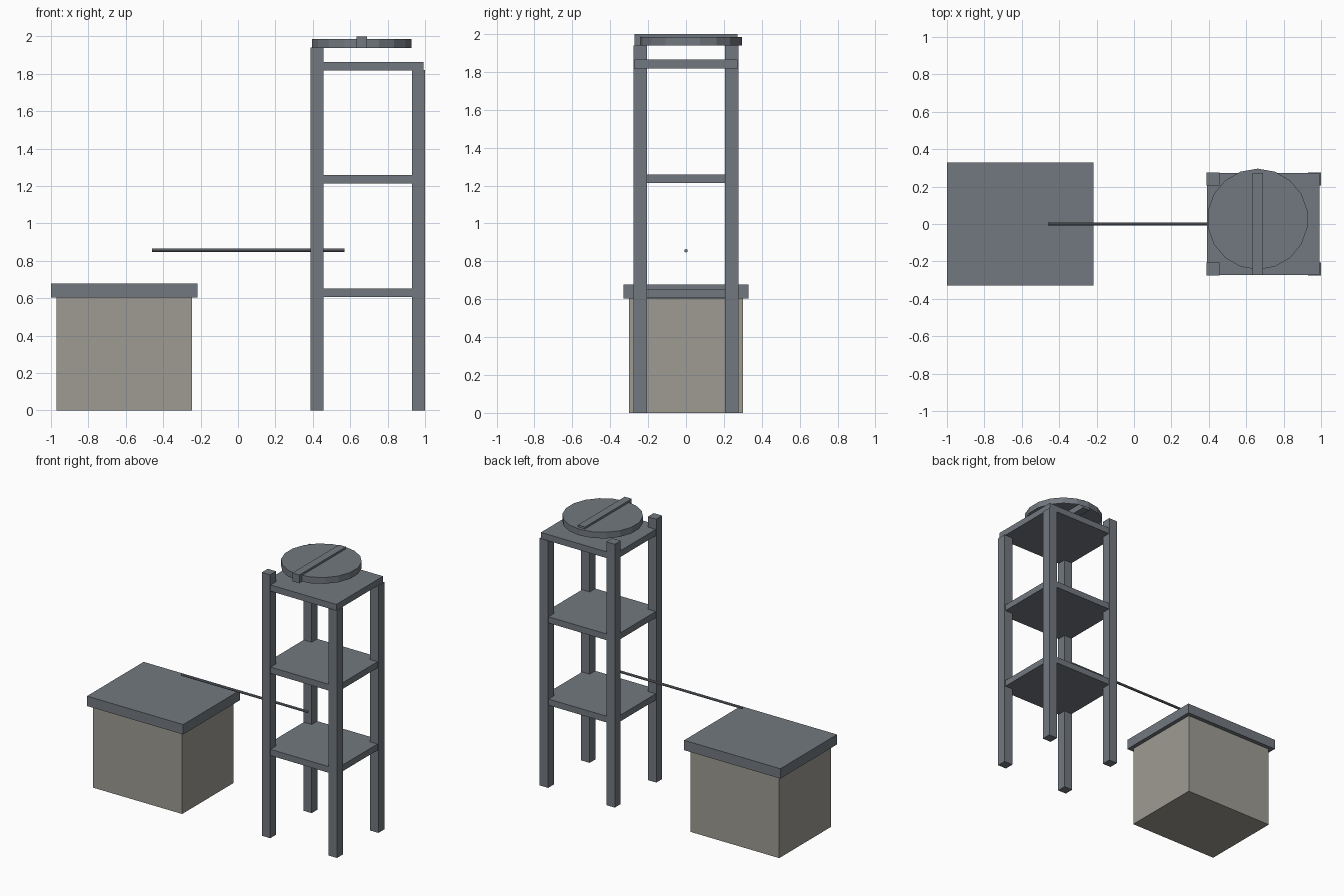
import bpy, bmesh, math
from mathutils import Matrix

if "Cube" in bpy.data.objects:
    bpy.data.objects.remove(bpy.data.objects["Cube"])


def material(name, rgb):
    m = bpy.data.materials.new(name)
    m.diffuse_color = (*rgb, 1.0)
    m.use_nodes = True
    m.node_tree.nodes["Principled BSDF"].inputs["Base Color"].default_value = m.diffuse_color
    return m


GREY = material("slate grey", (0.17, 0.19, 0.215))
BEIGE = material("warm stone", (0.34, 0.33, 0.29))


def finish(name, bm, mat):
    bmesh.ops.recalc_face_normals(bm, faces=bm.faces)
    me = bpy.data.meshes.new(name)
    bm.to_mesh(me)
    bm.free()
    me.materials.append(mat)
    ob = bpy.data.objects.new(name, me)
    bpy.context.collection.objects.link(ob)
    return ob


def box(name, x, y, z, mat):
    """Box from (min, max) pairs on each axis."""
    bm = bmesh.new()
    bmesh.ops.create_cube(bm, size=1.0)
    for v in bm.verts:
        for i, (lo, hi) in enumerate((x, y, z)):
            v.co[i] = lo if v.co[i] < 0 else hi
    return finish(name, bm, mat)


# Shed with overhanging flat roof
box("shed_body", (-0.97, -0.245), (-0.30, 0.30), (0.0, 0.605), BEIGE)
box("shed_roof", (-1.0, -0.216), (-0.33, 0.33), (0.605, 0.678), GREY)

# Tower legs: the pair nearest the shed rises above the top platform
for side, x, top in (("left", (0.387, 0.456), 1.94), ("right", (0.93, 1.0), 1.82)):
    for end, y in (("front", (-0.276, -0.207)), ("back", (0.207, 0.276))):
        box(f"{end}_{side}_leg", x, y, (0.0, top), GREY)

# Three platforms
for name, z in (("lower", 0.607), ("middle", 1.213), ("upper", 1.818)):
    box(f"{name}_platform", (0.391, 0.992), (-0.272, 0.272), (z, z + 0.046), GREY)

# Round lid, open underneath, with a vertex pointing to the back
bm = bmesh.new()
bmesh.ops.create_cone(bm, cap_ends=True, segments=18, radius1=0.27, radius2=0.27, depth=0.046)
bottom = [f for f in bm.faces if f.calc_center_median().z < -0.02]
bmesh.ops.delete(bm, geom=bottom, context="FACES_ONLY")
top_vert = max(bm.verts, key=lambda v: v.co.y)
turn = math.pi / 2 - math.atan2(top_vert.co.y, top_vert.co.x)
bm.transform(Matrix.Translation((0.661, 0.026, 1.962)) @ Matrix.Rotation(turn, 4, "Z"))
lid = finish("round_lid", bm, GREY)

# Bar across the lid
box("lid_bar", (0.633, 0.69), (-0.272, 0.272), (1.939, 2.0), GREY)

# Thin pipe from above the shed into the tower
bm = bmesh.new()
bmesh.ops.create_cone(bm, cap_ends=True, segments=8, radius1=0.009, radius2=0.009, depth=1.03)
bm.transform(Matrix.Translation((0.055, 0.0, 0.856)) @ Matrix.Rotation(math.pi / 2, 4, "Y"))
finish("pipe", bm, GREY)
